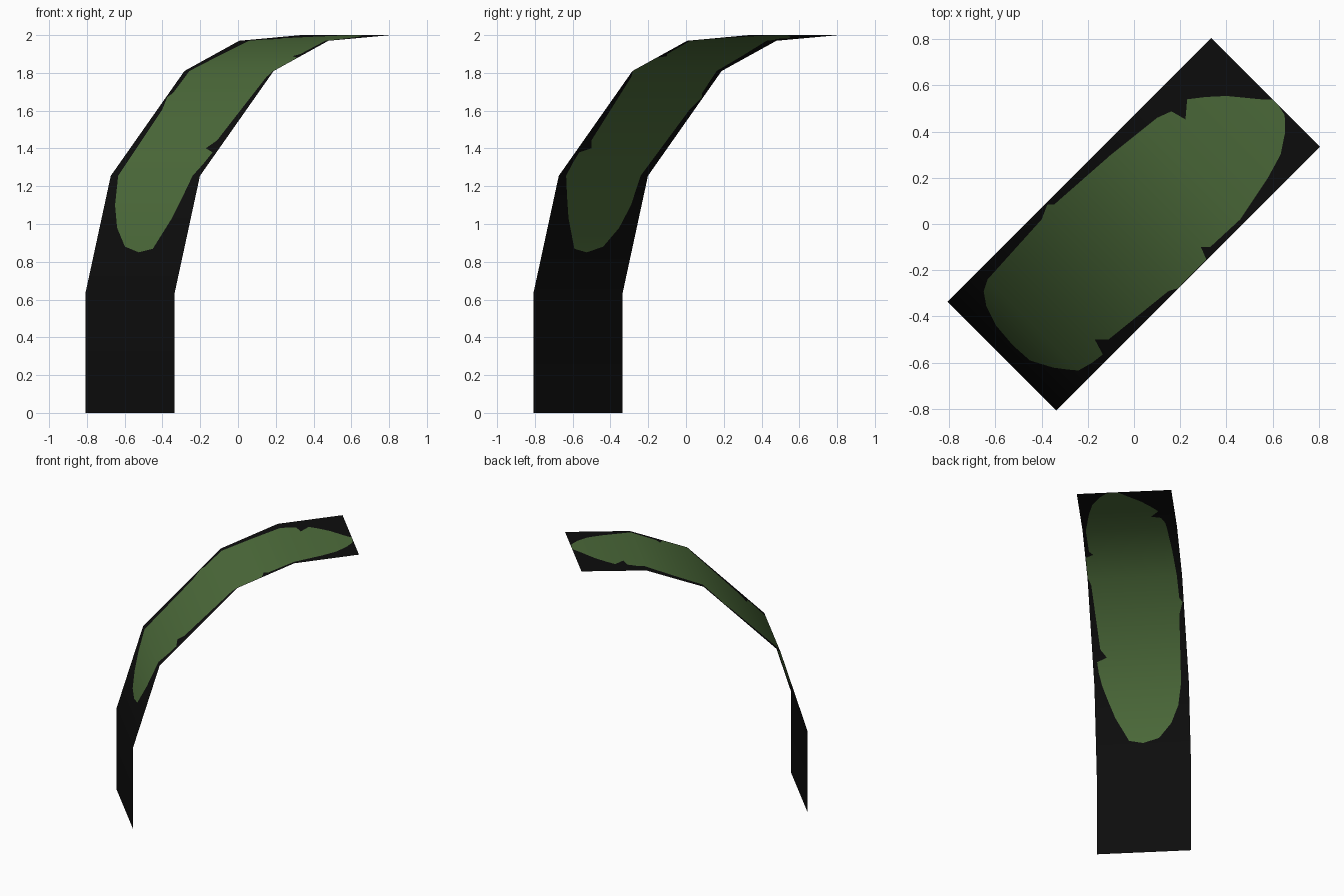
import bpy
from mathutils import Vector

if "Cube" in bpy.data.objects:
    bpy.data.objects.remove(bpy.data.objects["Cube"])

HALF = 0.236  # half width, measured along x (strip runs diagonally)

# Bent centre line: (x = y = c, z)
path = [(-0.5725, 0.0), (-0.5725, 0.63), (-0.4375, 1.255),
        (-0.0475, 1.81), (0.2425, 1.97), (0.57, 2.0)]

# Leaf outline: (c along the strip, t across it)
left = [(-0.525, 0), (-0.5185, -0.08), (-0.497, -0.143), (-0.471, -0.18),
        (-0.4375, -0.197), (-0.19, -0.21), (-0.145, -0.23), (-0.13, -0.215),
        (0.1, -0.2), (0.28, -0.18), (0.325, -0.163), (0.338, -0.115),
        (0.385, -0.155), (0.43, -0.12), (0.4775, -0.077), (0.545, 0.005),
        (0.57, 0.03)]
right = [(-0.525, 0), (-0.521, 0.07), (-0.486, 0.136), (-0.46, 0.17),
         (-0.4375, 0.197), (-0.39, 0.21), (-0.35, 0.215), (-0.335, 0.165),
         (-0.305, 0.195), (-0.07, 0.22), (-0.045, 0.234), (0.08, 0.233),
         (0.095, 0.195), (0.115, 0.215), (0.24, 0.22), (0.39, 0.19),
         (0.468, 0.167), (0.527, 0.128), (0.5625, 0.09), (0.57, 0.05)]


def lerp(table, c):
    if c <= table[0][0]:
        return table[0][1]
    for (a, p), (b, q) in zip(table, table[1:]):
        if c <= b:
            return p + (q - p) * (c - a) / (b - a)
    return table[-1][1]


def material(name, rgb):
    m = bpy.data.materials.new(name)
    m.diffuse_color = (*rgb, 1)
    m.use_nodes = True
    m.node_tree.nodes["Principled BSDF"].inputs["Base Color"].default_value = m.diffuse_color
    return m


# Smooth normals at each bend, pointing to the outside of the curve
seg = [Vector((-(z1 - z0), -(z1 - z0), 2 * (c1 - c0))).normalized()
       for (c0, z0), (c1, z1) in zip(path, path[1:])]
bend = [seg[0]] + [(a + b).normalized() for a, b in zip(seg, seg[1:])] + [seg[-1]]
normal_table = [(p[0], n) for p, n in zip(path[1:], bend[1:])]

# Cross rows: the bends plus every outline point
cuts = sorted({p[0] for p in path[1:] + left + right})
rows = [(path[0][0], 0.0, bend[0])]
rows += [(c, lerp(path[1:], c), lerp(normal_table, c).normalized()) for c in cuts]

verts, normals, index = [], [], {}


def vert(c, z, n, t):
    key = (round(c, 5), round(z, 5), round(t, 5))
    if key not in index:
        index[key] = len(verts)
        verts.append((c + t, c - t, z))
        normals.append(n)
    return index[key]


grid = [[vert(c, z, n, t) for t in (-HALF, lerp(left, c), lerp(right, c), HALF)]
        for c, z, n in rows]
faces, slots = [], []
for a, b in zip(grid, grid[1:]):
    for k in range(3):
        f = list(dict.fromkeys((a[k], b[k], b[k + 1], a[k + 1])))
        if len(f) > 2:
            faces.append(f[::-1])
            slots.append(1 if k == 1 else 0)

# Curved strip with the green leaf cut into it
mesh = bpy.data.meshes.new("leaf_blade")
mesh.from_pydata(verts, [], faces)
mesh.materials.append(material("black border", (0.004, 0.004, 0.004)))
mesh.materials.append(material("leaf green", (0.072, 0.145, 0.042)))
for p, s in zip(mesh.polygons, slots):
    p.material_index = s
    p.use_smooth = True
mesh.update()
if mesh.polygons[0].normal.dot(seg[0]) < 0:
    mesh.flip_normals()
mesh.normals_split_custom_set_from_vertices(normals)
obj = bpy.data.objects.new("leaf_blade", mesh)
bpy.context.collection.objects.link(obj)
